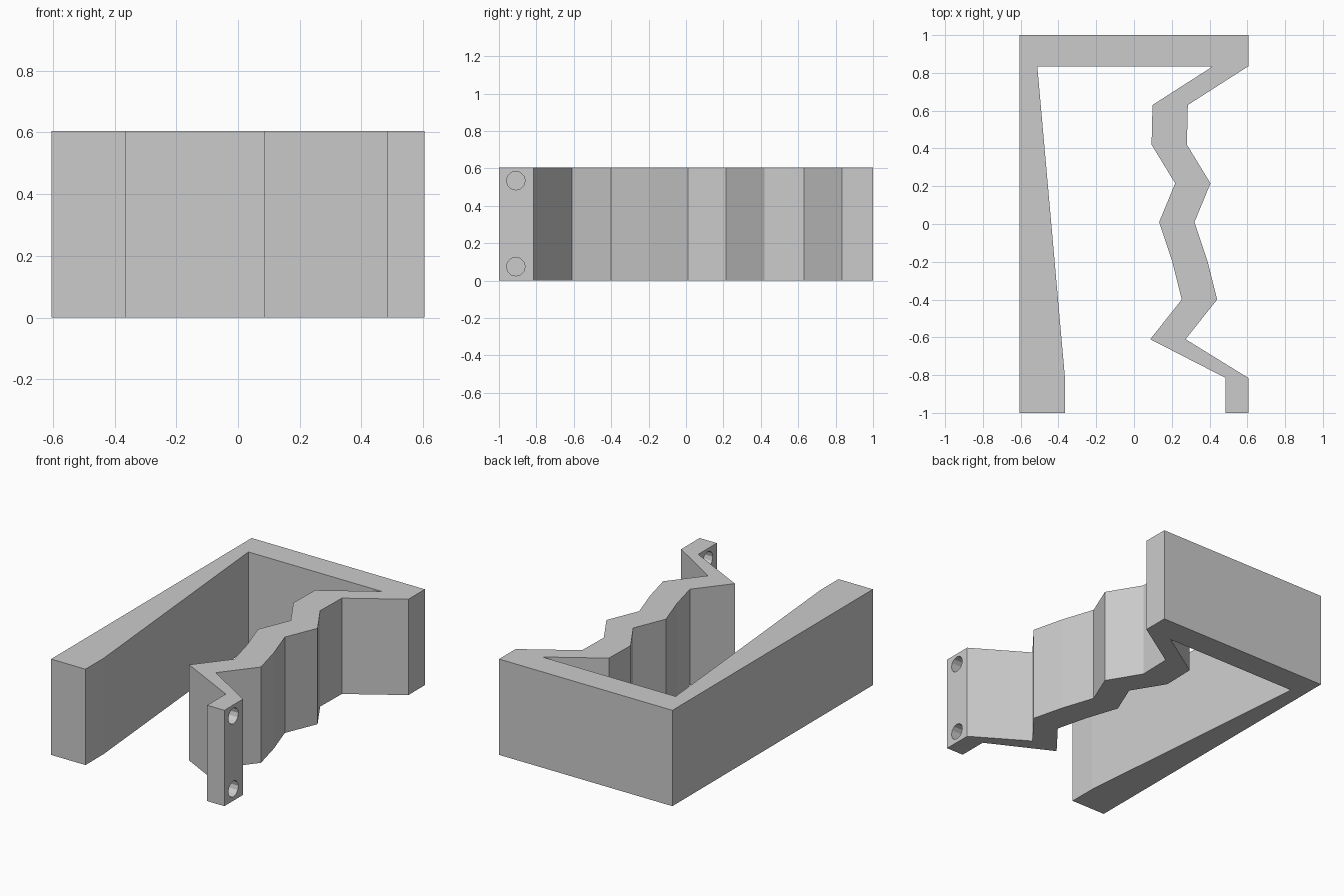
import bpy
import bmesh
from math import pi
from mathutils import Matrix

if "Cube" in bpy.data.objects:
    bpy.data.objects.remove(bpy.data.objects["Cube"], do_unlink=True)

HEIGHT = 0.605
HALF_W = 0.605

grey = bpy.data.materials.new("plain grey")
grey.use_nodes = True
grey.diffuse_color = (0.6, 0.6, 0.6, 1)
grey.node_tree.nodes["Principled BSDF"].inputs["Base Color"].default_value = (0.6, 0.6, 0.6, 1)


def new_object(name, bm):
    bmesh.ops.recalc_face_normals(bm, faces=bm.faces)
    mesh = bpy.data.meshes.new(name)
    bm.to_mesh(mesh)
    bm.free()
    mesh.materials.append(grey)
    obj = bpy.data.objects.new(name, mesh)
    bpy.context.collection.objects.link(obj)
    return obj


# Outer edge of the zigzag arm, back to front
zigzag = [(HALF_W, 0.835), (0.285, 0.63), (0.28, 0.42), (0.405, 0.215), (0.32, 0.01),
          (0.39, -0.2), (0.44, -0.4), (0.273, -0.61), (HALF_W, -0.815)]
# Inner edge is the same line shifted sideways, ending at the narrow tab
inner = [(x - 0.187, y) for x, y in zigzag[:-1]] + [(0.485, -0.815)]

# Whole outline: back wall, tapered side wall, zigzag arm and tab
outline = ([(-HALF_W, 1), (-HALF_W, -1), (-0.365, -1), (-0.365, -0.82), (-0.512, 0.835)]
           + inner + [(0.485, -1), (HALF_W, -1)]
           + zigzag[::-1] + [(HALF_W, 1)])

bm = bmesh.new()
base = bm.faces.new([bm.verts.new((x, y, 0)) for x, y in outline])
top = bmesh.ops.extrude_face_region(bm, geom=[base])["geom"]
bmesh.ops.translate(bm, vec=(0, 0, HEIGHT),
                    verts=[v for v in top if isinstance(v, bmesh.types.BMVert)])
frame = new_object("zigzag_clamp_frame", bm)

# Two bolt holes through the tab
bm = bmesh.new()
for z in (0.075, 0.535):
    bmesh.ops.create_cone(bm, cap_ends=True, segments=12, radius1=0.05, radius2=0.05, depth=0.3,
                          matrix=Matrix.Translation((0.55, -0.91, z)) @ Matrix.Rotation(pi / 2, 4, "Y"))
cutter = new_object("bolt_hole_cutter", bm)
cutter.hide_render = True
cutter.hide_set(True)
cutter.display_type = "WIRE"

cut = frame.modifiers.new("bolt_holes", "BOOLEAN")
cut.operation = "DIFFERENCE"
cut.solver = "EXACT"
cut.object = cutter
